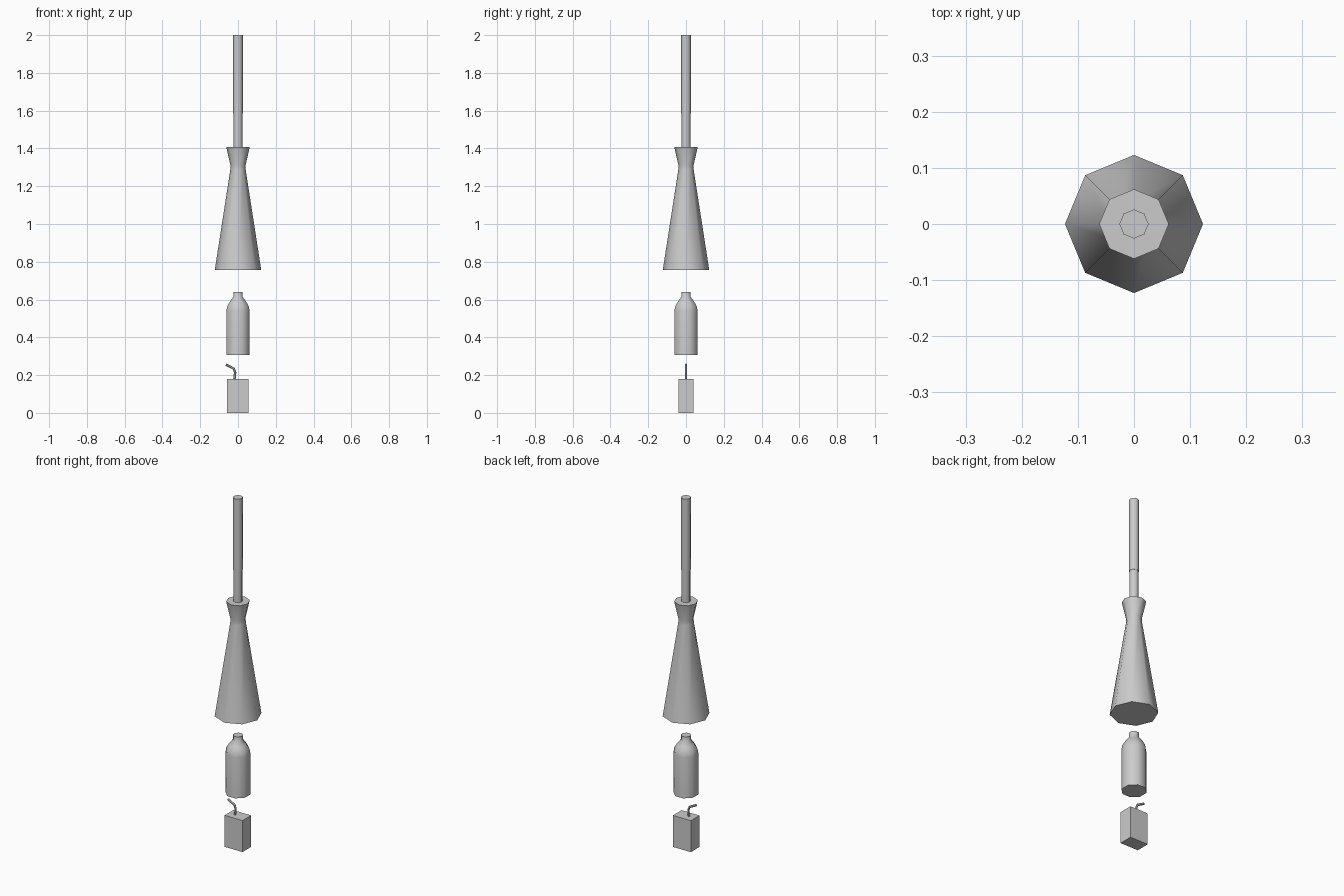
import bpy, bmesh, math

if "Cube" in bpy.data.objects:
    bpy.data.objects.remove(bpy.data.objects["Cube"])


def finish(name, bm, smooth=True):
    bmesh.ops.recalc_face_normals(bm, faces=bm.faces)
    me = bpy.data.meshes.new(name)
    bm.to_mesh(me)
    bm.free()
    ob = bpy.data.objects.new(name, me)
    bpy.context.collection.objects.link(ob)
    if smooth:
        bpy.ops.object.select_all(action='DESELECT')
        ob.select_set(True)
        bpy.context.view_layer.objects.active = ob
        bpy.ops.object.shade_smooth_by_angle(angle=math.radians(50))
    return ob


def bridge(bm, rings):
    """Skin consecutive rings and cap both ends."""
    n = len(rings[0])
    for a, b in zip(rings, rings[1:]):
        for i in range(n):
            j = (i + 1) % n
            bm.faces.new((a[i], a[j], b[j], b[i]))
    bm.faces.new(rings[0][::-1])
    bm.faces.new(rings[-1])


def lathe(name, profile, sides=8, turn=0.0):
    bm = bmesh.new()
    rings = []
    for r, z in profile:
        angles = [turn + math.tau * i / sides for i in range(sides)]
        rings.append([bm.verts.new((r * math.cos(a), r * math.sin(a), z)) for a in angles])
    bridge(bm, rings)
    return finish(name, bm)


def tube(name, path, radius, sides=6):
    """Tube along a path in the xz plane."""
    bm = bmesh.new()
    rings = []
    for k, (x, z) in enumerate(path):
        x0, z0 = path[max(k - 1, 0)]
        x1, z1 = path[min(k + 1, len(path) - 1)]
        length = math.hypot(x1 - x0, z1 - z0)
        nx, nz = (z1 - z0) / length, -(x1 - x0) / length
        ring = []
        for i in range(sides):
            a = math.tau * i / sides
            c, s = radius * math.cos(a), radius * math.sin(a)
            ring.append(bm.verts.new((x + nx * c, s, z + nz * c)))
        rings.append(ring)
    bridge(bm, rings)
    return finish(name, bm)


# Long straight rod above the cone
lathe("rod", [(0.024, 1.40), (0.024, 1.585), (0.026, 1.585), (0.026, 2.0)])

# Flared cone with a pinched neck
lathe("cone_body", [(0.123, 0.757), (0.041, 1.285), (0.04, 1.31), (0.062, 1.407)])

# Bottle
lathe("bottle", [(0.066, 0.307), (0.066, 0.54), (0.062, 0.563), (0.046, 0.59),
                 (0.027, 0.614), (0.027, 0.641)], turn=math.pi / 8)

# Drink carton
bm = bmesh.new()
bmesh.ops.create_cube(bm, size=1)
for v in bm.verts:
    v.co.x = v.co.x * 0.113 - 0.001
    v.co.y *= 0.078
    v.co.z = (v.co.z + 0.5) * 0.18
finish("carton", bm, smooth=False)

# Bent straw
tube("straw", [(-0.019, 0.178), (-0.015, 0.214), (-0.022, 0.234), (-0.064, 0.256)], 0.0065)
